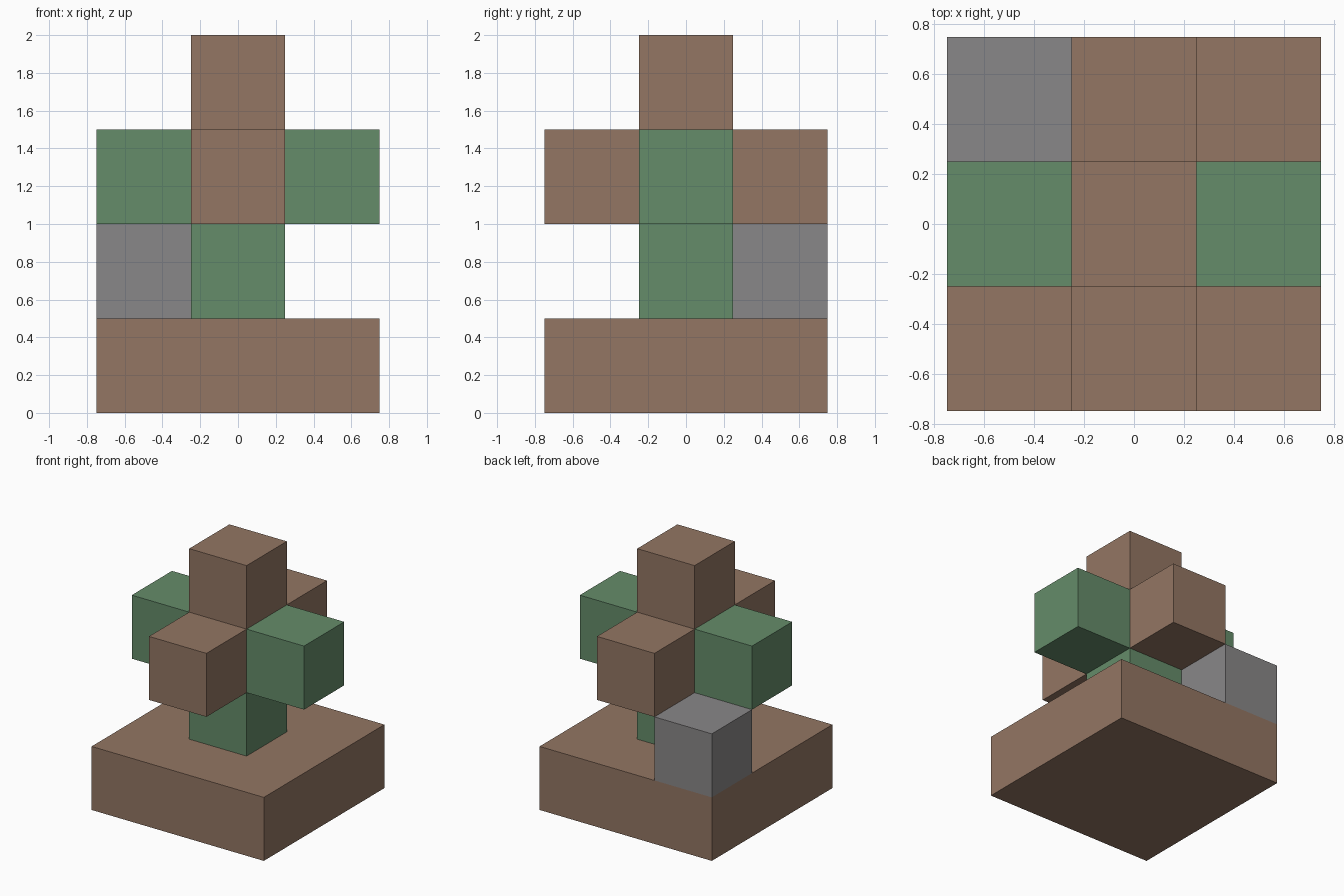
import bpy

# Remove the default object
default = bpy.data.objects.get("Cube")
if default:
    bpy.data.objects.remove(default, do_unlink=True)

BLOCK = 0.5  # edge of one grid block


def make_material(name, rgb):
    color = (*rgb, 1.0)
    mat = bpy.data.materials.new(name)
    mat.use_nodes = True
    mat.diffuse_color = color
    bsdf = mat.node_tree.nodes["Principled BSDF"]
    bsdf.inputs["Base Color"].default_value = color
    bsdf.inputs["Roughness"].default_value = 0.9
    return mat


brown = make_material("earth_brown", (0.292, 0.181, 0.125))
green = make_material("leaf_green", (0.130, 0.262, 0.144))
grey = make_material("stone_grey", (0.250, 0.242, 0.246))


def block(name, cell, mat, width=1):
    """Box at a grid cell (column, row, layer), width blocks wide in x and y."""
    col, row, layer = cell
    bpy.ops.mesh.primitive_cube_add(
        size=BLOCK, location=(col * BLOCK, row * BLOCK, (layer + 0.5) * BLOCK))
    obj = bpy.context.object
    obj.name = name
    obj.data.name = name
    for v in obj.data.vertices:
        v.co.x *= width
        v.co.y *= width
    obj.data.materials.append(mat)
    return obj


# Ground slab, trunk and corner stone
block("base_slab", (0, 0, 0), brown, width=3)
block("trunk", (0, 0, 1), green)
block("corner_stone", (-1, 1, 1), grey)

# Cross of blocks around a core
block("core", (0, 0, 2), brown)
for side, sign in (("left", 1), ("right", -1)):
    block(side + "_arm", (sign, 0, 2), green)
for side, sign in (("back", 1), ("front", -1)):
    block(side + "_arm", (0, sign, 2), brown)

# Top block
block("top_block", (0, 0, 3), brown)
